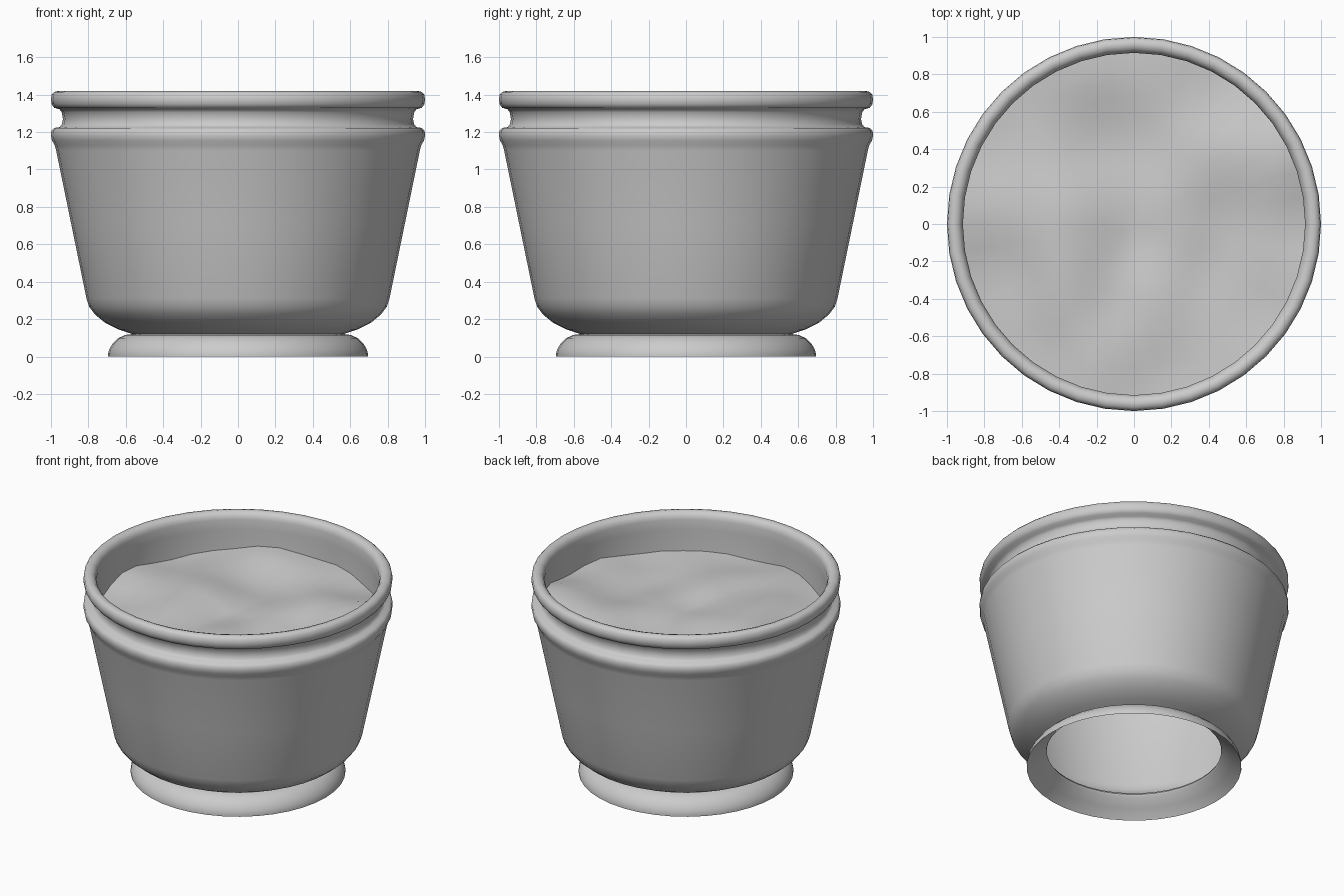
import bpy, bmesh, math
from mathutils import Vector, noise

SIDES = 40
SOIL_RINGS = 12

cube = bpy.data.objects.get("Cube")
if cube:
    bpy.data.objects.remove(cube)

grey = bpy.data.materials.new("plain_grey")
grey.use_nodes = True
grey.diffuse_color = (0.6, 0.6, 0.6, 1)
grey.node_tree.nodes["Principled BSDF"].inputs["Base Color"].default_value = (0.6, 0.6, 0.6, 1)


def finish(name, bm, angle):
    mesh = bpy.data.meshes.new(name)
    bm.to_mesh(mesh)
    bm.free()
    obj = bpy.data.objects.new(name, mesh)
    bpy.context.collection.objects.link(obj)
    mesh.materials.append(grey)
    bpy.ops.object.select_all(action="DESELECT")
    obj.select_set(True)
    bpy.context.view_layer.objects.active = obj
    bpy.ops.object.shade_smooth_by_angle(angle=math.radians(angle))
    return obj


def lathe(name, profile, angle):
    """Spin a closed (radius, height) outline around z."""
    bm = bmesh.new()
    rings = []
    for i in range(SIDES):
        a = math.tau * i / SIDES
        rings.append([bm.verts.new((r * math.cos(a), r * math.sin(a), z)) for r, z in profile])
    n = len(profile)
    for i in range(SIDES):
        a, b = rings[i], rings[(i + 1) % SIDES]
        for j in range(n):
            k = (j + 1) % n
            bm.faces.new((a[j], b[j], b[k], a[k]))
    bmesh.ops.recalc_face_normals(bm, faces=bm.faces)
    return finish(name, bm, angle)


# Pot: rounded lip, groove, collar bead, tapering wall, hollow inside
lip = [(0.915, 1.37), (0.922, 1.395), (0.938, 1.413), (0.96, 1.42), (0.982, 1.415),
       (0.996, 1.4), (1.0, 1.375), (0.997, 1.35), (0.983, 1.33), (0.955, 1.322)]
groove = [(0.942, 1.305), (0.936, 1.27), (0.942, 1.24), (0.955, 1.226)]
collar = [(0.983, 1.222), (0.998, 1.207), (1.0, 1.18), (0.995, 1.155), (0.98, 1.13), (0.972, 1.1)]
wall = [(0.89, 0.7), (0.81, 0.31), (0.795, 0.265), (0.765, 0.225), (0.71, 0.18),
        (0.64, 0.145), (0.565, 0.12)]
inside = [(0.575, 0.135), (0.635, 0.16), (0.7, 0.195), (0.75, 0.24), (0.778, 0.28),
          (0.79, 0.32), (0.868, 0.7), (0.915, 1.0), (0.915, 1.3)]
lathe("pot_body", lip + groove + collar + wall + inside, 60)

# Foot: thin flared skirt, hollow underneath
lathe("foot_ring", [(0.565, 0.12), (0.605, 0.115), (0.64, 0.098), (0.67, 0.07), (0.688, 0.04),
                    (0.695, 0.015), (0.695, 0.0), (0.64, 0.06), (0.57, 0.107)], 45)

# Soil: uneven disc just below the lip, heaped up at one spot by the wall
bm = bmesh.new()


def soil_point(r, a):
    x, y = r * math.cos(a), r * math.sin(a)
    bump = 0.065 * noise.noise(Vector((x * 2.5 + 3, y * 2.5 + 1, 0.5)))
    heap = 0.08 * math.exp(-((x - 0.85) ** 2 + (y - 0.35) ** 2) / 0.06)
    return bm.verts.new((x, y, 1.15 + bump + heap))


centre = soil_point(0, 0)
previous = None
for i in range(1, SOIL_RINGS + 1):
    ring = [soil_point(0.916 * i / SOIL_RINGS, math.tau * j / SIDES) for j in range(SIDES)]
    for j in range(SIDES):
        k = (j + 1) % SIDES
        if previous:
            bm.faces.new((previous[j], ring[j], ring[k], previous[k]))
        else:
            bm.faces.new((centre, ring[j], ring[k]))
    previous = ring
finish("soil", bm, 60)
